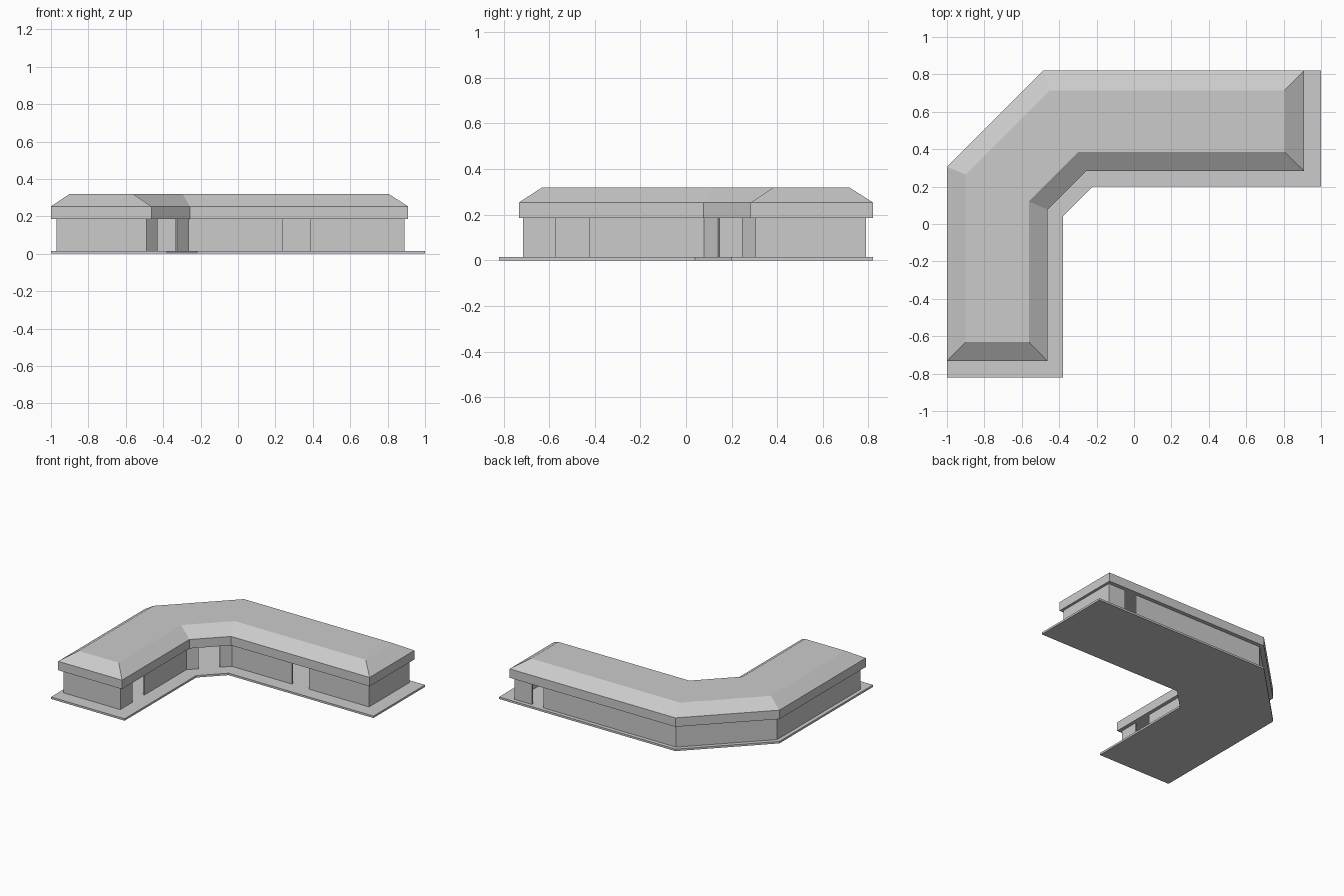
import bpy
import bmesh

cube = bpy.data.objects.get("Cube")
if cube:
    bpy.data.objects.remove(cube, do_unlink=True)

grey = bpy.data.materials.new("light_grey")
grey.use_nodes = True
colour = (0.6, 0.6, 0.6, 1)
grey.diffuse_color = colour
grey.node_tree.nodes["Principled BSDF"].inputs["Base Color"].default_value = colour


def finish(name, bm):
    mesh = bpy.data.meshes.new(name)
    bm.to_mesh(mesh)
    bm.free()
    mesh.materials.append(grey)
    obj = bpy.data.objects.new(name, mesh)
    bpy.context.collection.objects.link(obj)
    return obj


def loft(name, sections, closed=True):
    """Join stacked (outline, height) sections; a closed loft gets end caps."""
    bm = bmesh.new()
    rings = [[bm.verts.new((x, y, z)) for x, y in outline] for outline, z in sections]
    for low, high in zip(rings, rings[1:]):
        count = len(low)
        for i in range(count if closed else count - 1):
            j = (i + 1) % count
            bm.faces.new((low[i], low[j], high[j], high[i]))
    if closed:
        bm.faces.new(rings[0][::-1])
        bm.faces.new(rings[-1])
    return finish(name, bm)


def bent_plan(west, south, inner_x, inner_y, east, north, inner_cut, outer_cut):
    """Two wings joined by a diagonal; each cut is the y - x of its diagonal."""
    return [(west, south), (inner_x, south),
            (inner_x, inner_x + inner_cut), (inner_y - inner_cut, inner_y),
            (east, inner_y), (east, north),
            (north - outer_cut, north), (west, west + outer_cut)]


FLOOR, EAVE, FASCIA, RIDGE = 0.015, 0.185, 0.253, 0.32

# Ground slab
slab = bent_plan(-1, -0.82, -0.38, 0.2, 1, 0.82, 0.42, 1.305)
loft("ground_slab", [(slab, 0), (slab, FLOOR)])

# Hipped roof with a flat top and an upright fascia
eaves = bent_plan(-1, -0.733, -0.463, 0.283, 0.91, 0.82, 0.54, 1.305)
top = bent_plan(-0.9, -0.63, -0.562, 0.385, 0.805, 0.715, 0.682, 1.165)
loft("roof", [(eaves, EAVE), (eaves, FASCIA), (top, RIDGE)])

# Thin walls, in runs that leave four full-height doorways
plan = bent_plan(-0.97, -0.715, -0.49, 0.305, 0.89, 0.79, 0.57, 1.26)
sw, se, bend_s, bend_e, ea, ne, nw, w = plan
runs = {
    "outer_wall": [(0.645, 0.79), nw, w, sw, se, (-0.49, -0.57)],
    "south_wing_inner_wall": [(-0.49, -0.425), bend_s, (-0.43, 0.14)],
    "east_wing_inner_wall": [(-0.325, 0.245), bend_e, (0.24, 0.305)],
    "east_end_wall": [(0.385, 0.305), ea, ne, (0.745, 0.79)],
}
for name, path in runs.items():
    wall = loft(name, [(path, FLOOR), (path, EAVE)], closed=False)
    solid = wall.modifiers.new("thickness", "SOLIDIFY")
    solid.thickness = 0.012
    solid.offset = -1
    solid.use_even_offset = True
